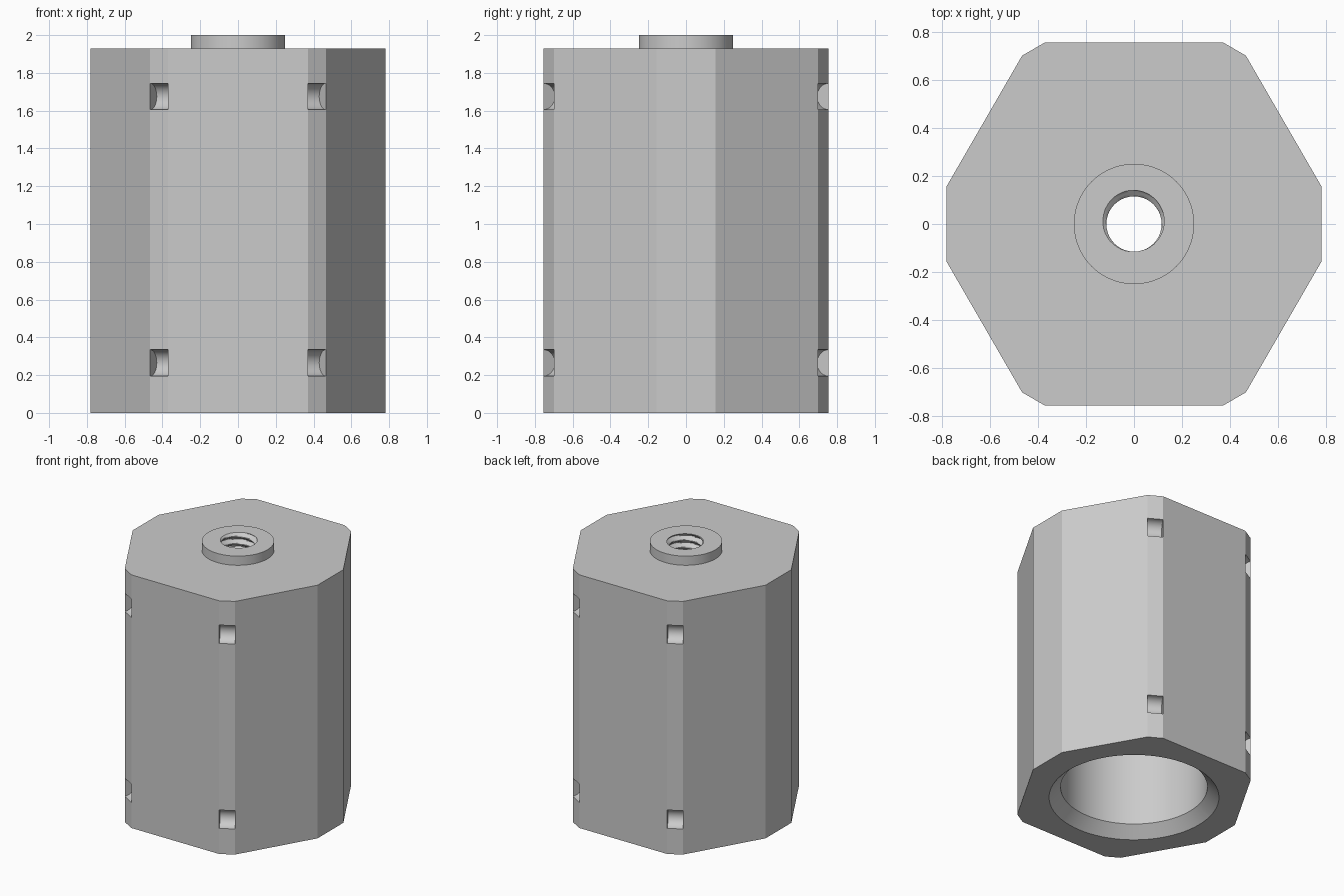
import bpy, bmesh, math

cube = bpy.data.objects.get("Cube")
if cube:
    bpy.data.objects.remove(cube, do_unlink=True)

BODY_TOP, TOP = 1.93, 2.0
PITCH, MINOR, MAJOR = 0.055, 0.115, 0.142
BORE_TOP = 1.6
TAU = 2 * math.pi

grey = bpy.data.materials.new("plain grey")
grey.use_nodes = True
colour = (0.6, 0.6, 0.6, 1)
grey.diffuse_color = colour
grey.node_tree.nodes["Principled BSDF"].inputs["Base Color"].default_value = colour


def loft(name, rings):
    """Closed solid skinned over a list of equal-length rings."""
    bm = bmesh.new()
    loops = [[bm.verts.new(p) for p in ring] for ring in rings]
    n = len(loops[0])
    for a, b in zip(loops, loops[1:]):
        for i in range(n):
            j = (i + 1) % n
            bm.faces.new((a[i], a[j], b[j], b[i]))
    bm.faces.new(loops[0][::-1])
    bm.faces.new(loops[-1])
    bmesh.ops.recalc_face_normals(bm, faces=bm.faces)
    mesh = bpy.data.meshes.new(name)
    bm.to_mesh(mesh)
    bm.free()
    mesh.materials.append(grey)
    obj = bpy.data.objects.new(name, mesh)
    bpy.context.collection.objects.link(obj)
    return obj


def circle(radius, z, n=80):
    return [(radius * math.cos(TAU * i / n), radius * math.sin(TAU * i / n), z)
            for i in range(n)]


def combine(target, tool, operation):
    """Apply a boolean and remove the tool."""
    tool.hide_render = True
    mod = target.modifiers.new(operation.lower(), "BOOLEAN")
    mod.operation, mod.solver, mod.object = operation, "EXACT", tool
    bpy.context.view_layer.objects.active = target
    bpy.ops.object.modifier_apply(modifier=mod.name)
    bpy.data.objects.remove(tool, do_unlink=True)


# Hexagonal block with clipped corners
quarter = [(0.78, 0.155), (0.465, 0.70), (0.37, 0.755)]
half = quarter + [(-x, y) for x, y in reversed(quarter)]
outline = half + [(-x, -y) for x, y in half]
body = loft("threaded_hex_body", [[(x, y, z) for x, y in outline] for z in (0, BODY_TOP)])

# Raised collar
combine(body, loft("collar", [circle(0.25, z) for z in (BODY_TOP - 0.1, TOP)]), "UNION")

# Large bore with a chamfered mouth
bore = [(0.607, -0.02), (0.507, 0.08), (0.507, BORE_TOP)]
combine(body, loft("bore_cutter", [circle(r, z) for r, z in bore]), "DIFFERENCE")


# Threaded hole through the top
def thread_ring(z, n=40):
    ring = []
    for i in range(n):
        a = TAU * i / n
        phase = ((z - TOP) / PITCH - (a - math.radians(100)) / TAU) % 1
        wave = abs(2 * phase - 1)
        r = MINOR + (MAJOR - MINOR) * max(0, min(1, 1.3 * wave - 0.2))
        ring.append((r * math.cos(a), r * math.sin(a), z))
    return ring


start, end, step = BORE_TOP - 0.03, TOP + 0.02, PITCH / 8
count = int((end - start) / step)
combine(body, loft("thread_cutter", [thread_ring(start + i * step) for i in range(count + 1)]),
        "DIFFERENCE")

# Round-bottomed pockets in the four clipped corners, two levels
(x0, y0), (x1, y1) = quarter[1:]
length = math.hypot(x1 - x0, y1 - y0)
tx, ty = (x1 - x0) / length, (y1 - y0) / length
for sx in (1, -1):
    for sy in (1, -1):
        for z in (0.265, 1.675):
            rings = []
            for px, py in quarter[1:]:
                rings.append([(sx * (px - ty * u), sy * (py + tx * u), z + v)
                              for u, v, _ in circle(0.07, 0, 32)])
            combine(body, loft("pocket_cutter", rings), "DIFFERENCE")

bpy.ops.object.select_all(action="DESELECT")
body.select_set(True)
bpy.context.view_layer.objects.active = body
bpy.ops.object.shade_smooth_by_angle(angle=math.radians(25))
